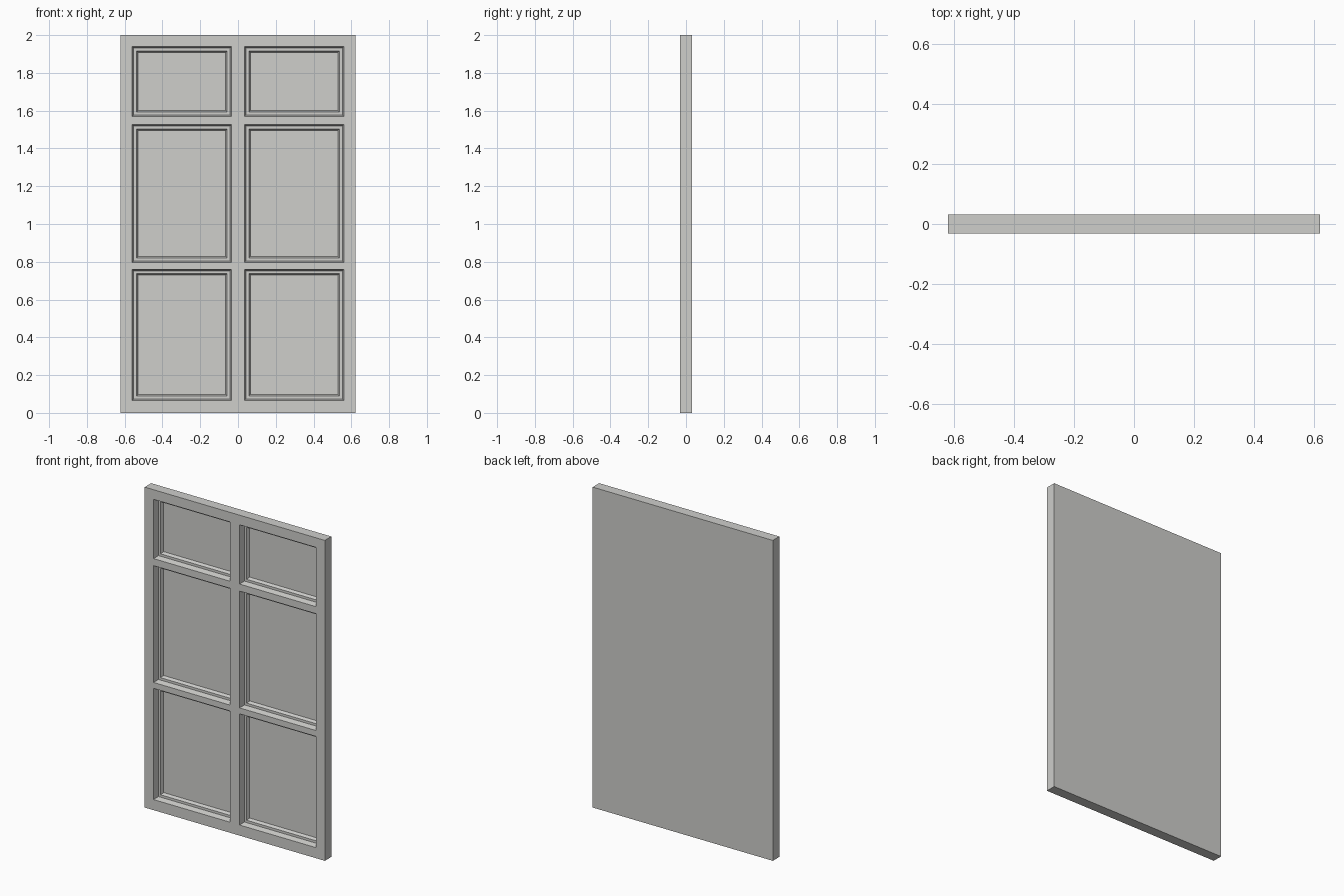
import bpy
import bmesh

cube = bpy.data.objects.get("Cube")
if cube:
    bpy.data.objects.remove(cube, do_unlink=True)

HALF_DEPTH = 0.032

# Paint
paint = bpy.data.materials.new("warm light grey")
paint.use_nodes = True
grey = (0.62, 0.62, 0.6, 1.0)
paint.diffuse_color = grey
paint.node_tree.nodes["Principled BSDF"].inputs["Base Color"].default_value = grey

# Rail and stile lines: every odd strip is a panel opening
xs = [-0.622, -0.56, -0.034, 0.034, 0.56, 0.622]
zs = [0, 0.066, 0.76, 0.797, 1.526, 1.57, 1.94, 2]

bm = bmesh.new()
grid = [[bm.verts.new((x, -HALF_DEPTH, z)) for z in zs] for x in xs]
panels = []
for i in range(len(xs) - 1):
    for j in range(len(zs) - 1):
        face = bm.faces.new((grid[i][j], grid[i + 1][j],
                             grid[i + 1][j + 1], grid[i][j + 1]))
        if i % 2 and j % 2:
            panels.append(face)
bm.normal_update()

# Sides and flat back
border = [e for e in bm.edges if e.is_boundary]
sides = bmesh.ops.extrude_edge_only(bm, edges=border)["geom"]
back_verts = [g for g in sides if isinstance(g, bmesh.types.BMVert)]
bmesh.ops.translate(bm, verts=back_verts, vec=(0, 2 * HALF_DEPTH, 0))
bmesh.ops.holes_fill(bm, edges=[e for e in bm.edges if e.is_boundary], sides=0)

# Stepped moulding: steep outer slope, flat ledge, inner slope down to the panel
for width, depth in ((0.008, -0.035), (0.015, 0), (0.008, -0.02)):
    bm.normal_update()
    bmesh.ops.inset_individual(bm, faces=panels, thickness=width,
                               depth=depth, use_even_offset=True)

bmesh.ops.recalc_face_normals(bm, faces=bm.faces[:])
mesh = bpy.data.meshes.new("panelled_door")
bm.to_mesh(mesh)
bm.free()
mesh.materials.append(paint)
door = bpy.data.objects.new("panelled_door", mesh)
bpy.context.collection.objects.link(door)
